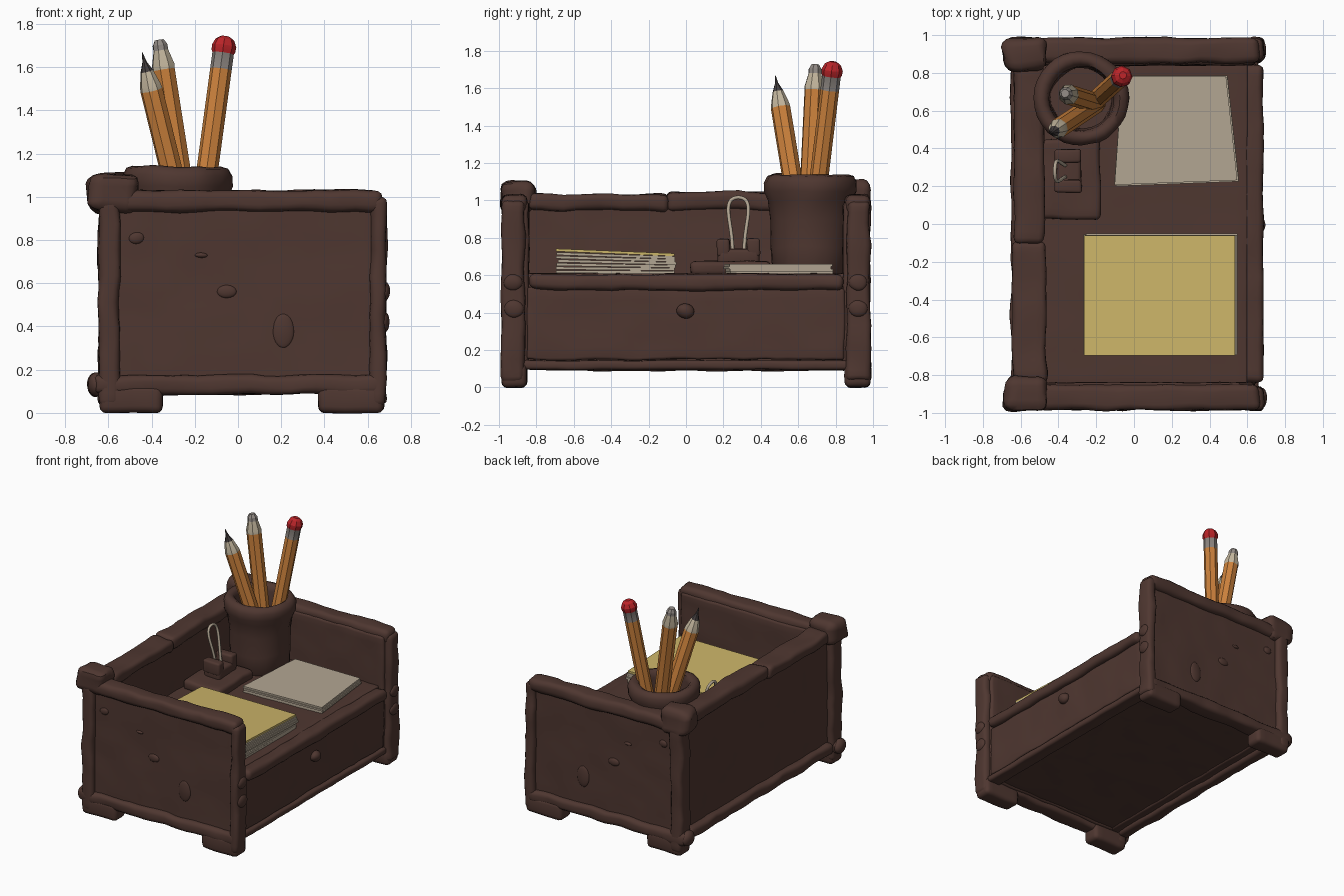
import bpy, bmesh, math, random
from mathutils import Vector, noise

random.seed(4)
if "Cube" in bpy.data.objects:
    bpy.data.objects.remove(bpy.data.objects["Cube"])


def material(name, rgb):
    m = bpy.data.materials.new(name)
    m.use_nodes = True
    m.diffuse_color = (*rgb, 1)
    m.node_tree.nodes["Principled BSDF"].inputs["Base Color"].default_value = (*rgb, 1)
    return m


BROWN = material("dark brown wood", (0.078, 0.038, 0.030))
ORANGE = material("pencil orange", (0.60, 0.22, 0.045))
CREAM = material("bare pencil wood", (0.55, 0.47, 0.34))
GREY = material("metal grey", (0.28, 0.25, 0.23))
RED = material("eraser red", (0.50, 0.018, 0.022))
YELLOW = material("note yellow", (0.60, 0.46, 0.14))
PAPER = material("paper", (0.45, 0.38, 0.29))
LEAD = material("pencil lead", (0.06, 0.05, 0.05))


def finish(name, bm, mats, angle=40):
    bmesh.ops.recalc_face_normals(bm, faces=bm.faces)
    me = bpy.data.meshes.new(name)
    bm.to_mesh(me)
    bm.free()
    ob = bpy.data.objects.new(name, me)
    bpy.context.collection.objects.link(ob)
    for m in mats:
        me.materials.append(m)
    if angle:
        bpy.ops.object.select_all(action='DESELECT')
        ob.select_set(True)
        bpy.context.view_layer.objects.active = ob
        bpy.ops.object.shade_smooth_by_angle(angle=math.radians(angle))
    return ob


def wobble(bm, amount):
    # hand-modelled clay unevenness
    for v in bm.verts:
        v.co += noise.noise_vector(v.co * 6) * amount + noise.noise_vector(v.co * 17) * amount * 0.4


def slab(name, x, y, z, bevel=0.025, rough=0.012):
    # rounded, uneven beam between the given ranges
    bm = bmesh.new()
    bmesh.ops.create_cube(bm, size=1)
    for v in bm.verts:
        v.co = [r[0] if c < 0 else r[1] for r, c in zip((x, y, z), v.co)]
    bmesh.ops.bevel(bm, geom=bm.edges[:], offset=bevel, segments=3, profile=0.5, affect='EDGES')
    for axis, r in enumerate((x, y, z)):
        n = int((r[1] - r[0]) / 0.06)
        for i in range(1, n):
            p, d = Vector(), Vector()
            p[axis] = r[0] + (r[1] - r[0]) * i / n
            d[axis] = 1
            bmesh.ops.bisect_plane(bm, geom=bm.verts[:] + bm.edges[:] + bm.faces[:],
                                   plane_co=p, plane_no=d)
    wobble(bm, rough)
    return finish(name, bm, [BROWN])


def lathe(name, base, top, profile, mats, bands, sides=8, rough=0, angle=25):
    # rings of (radius, distance) along the line from base towards top
    bm = bmesh.new()
    axis = (Vector(top) - Vector(base)).normalized()
    turn = axis.to_track_quat('Z', 'Y')
    rings = []
    for r, t in profile:
        rings.append([bm.verts.new(Vector(base) + turn @ Vector(
            (r * math.cos(a), r * math.sin(a), t)))
            for a in (2 * math.pi * i / sides for i in range(sides))])
    for k, (a, b) in enumerate(zip(rings, rings[1:])):
        for i in range(sides):
            j = (i + 1) % sides
            bm.faces.new((a[i], a[j], b[j], b[i])).material_index = bands[min(k, len(bands) - 1)]
    bm.faces.new(rings[0]).material_index = bands[0]
    bm.faces.new(rings[-1]).material_index = bands[-1]
    if rough:
        wobble(bm, rough)
    return finish(name, bm, mats, angle)


def lump(name, centre, size, rough=0.008):
    bm = bmesh.new()
    bmesh.ops.create_icosphere(bm, subdivisions=3, radius=1)
    for v in bm.verts:
        v.co = Vector(centre) + v.co * Vector(size)
    wobble(bm, rough)
    return finish(name, bm, [BROWN], 60)


def sheet(name, corners, low, high, mat, tilt=0):
    # flat sheet, with the top rising towards -y
    bm = bmesh.new()
    a, b = [[bm.verts.new((x, y, z - tilt * y)) for x, y in corners] for z in (low, high)]
    bm.faces.new(a)
    bm.faces.new(b)
    for i in range(4):
        j = (i + 1) % 4
        bm.faces.new((a[i], a[j], b[j], b[i]))
    return finish(name, bm, [mat], 0)


# Framed end panels, with feet, posts, rails and carved knots
for s, end in ((-1, "front"), (1, "back")):
    def span(a, b):
        return tuple(sorted((s * a, s * b)))
    slab(end + "_panel", (-0.6, 0.64), span(0.84, 0.945), (0.12, 0.99), 0.02, 0.007)
    outer = span(0.86, 0.985)
    slab(end + "_top_rail", (-0.58, 0.665), span(0.85, 0.985), (0.93, 1.03), 0.035)
    slab(end + "_bottom_rail", (-0.67, 0.67), outer, (0.085, 0.175), 0.03)
    slab(end + "_open_post", (0.61, 0.685), outer, (0.03, 1.0), 0.03)
    slab(end + "_wall_post", (-0.645, -0.545), span(0.85, 0.985), (0.03, 1.0), 0.03)
    slab(end + "_foot_wall", (-0.64, -0.35), span(0.85, 0.985), (0.0, 0.13), 0.03, 0.005)
    slab(end + "_foot_open", (0.37, 0.675), span(0.85, 0.985), (0.0, 0.13), 0.03, 0.005)
    slab(end + "_corner_block", (-0.69, -0.465), span(0.81, 0.99), (0.92, 1.11), 0.05, 0.02)
    lump(end + "_corner_knob", (-0.66, s * 0.92, 0.13), (0.035, 0.06, 0.055))
    for i, (x, z, w, h) in enumerate(((-0.47, 0.81, 0.035, 0.028), (-0.05, 0.56, 0.045, 0.03),
                                      (0.21, 0.38, 0.05, 0.08), (-0.17, 0.73, 0.03, 0.012))):
        lump(f"{end}_knot_{i}", (x, s * 0.942, z), (w, 0.015, h), 0.004)
    for z in (0.56, 0.42):
        lump(f"{end}_post_bump_{z}", (0.68, s * 0.92, z), (0.022, 0.05, 0.045))

# Solid wall, with its rails
slab("wall_panel", (-0.6, -0.5), (-0.88, 0.88), (0.12, 1.0), 0.015, 0.007)
slab("wall_top_rail_long", (-0.635, -0.475), (-0.1, 0.84), (0.95, 1.045), 0.03)
slab("wall_top_rail_short", (-0.645, -0.465), (-0.84, -0.09), (0.945, 1.035), 0.03)
slab("wall_bottom_rail", (-0.65, -0.56), (-0.86, 0.86), (0.09, 0.17), 0.025)

# Drawer body, tray floor and lip
slab("drawer_body", (-0.56, 0.6), (-0.86, 0.86), (0.13, 0.61), 0.01, 0.004)
slab("drawer_front", (0.55, 0.645), (-0.85, 0.85), (0.15, 0.53), 0.015, 0.010)
slab("tray_lip", (0.545, 0.685), (-0.835, 0.84), (0.52, 0.605), 0.03, 0.01)
slab("drawer_bottom_rail", (0.55, 0.66), (-0.87, 0.87), (0.095, 0.145), 0.018, 0.005)
lump("drawer_knob", (0.655, 0.0, 0.41), (0.035, 0.048, 0.042))

# Hollow pencil cup
lathe("pencil_cup", (-0.28, 0.665, 0.6), (-0.28, 0.665, 2),
      [(0.19, 0), (0.208, 0.02), (0.212, 0.15), (0.218, 0.3), (0.23, 0.4), (0.25, 0.45),
       (0.252, 0.50), (0.235, 0.532), (0.205, 0.54), (0.178, 0.525), (0.168, 0.49),
       (0.165, 0.3), (0.16, 0.06)], [BROWN], [0], 32, 0.010, 50)

# Pencils, drawn as rings along their own axis
palette = [ORANGE, CREAM, GREY, RED, LEAD]
lathe("sharp_pencil", (-0.20, 0.64, 0.68), (-0.402, 0.505, 1.5),
      [(0.053, 0), (0.053, 0.85), (0.05, 0.87), (0.03, 0.94), (0.010, 0.985), (0.002, 1.03)],
      palette, [0, 1, 1, 4, 4])
lathe("blunt_pencil", (-0.20, 0.64, 0.68), (-0.345, 0.685, 1.6),
      [(0.053, 0), (0.053, 0.92), (0.055, 0.94), (0.036, 1.01), (0.036, 1.035), (0.022, 1.06)],
      palette, [0, 1, 1, 2, 2])
lathe("eraser_pencil", (-0.205, 0.655, 0.66), (-0.064, 0.782, 1.70),
      [(0.05, 0), (0.05, 0.945), (0.05, 1.02), (0.055, 1.03), (0.057, 1.055),
       (0.043, 1.085), (0.02, 1.1)], palette, [0, 2, 3])

# Paper stacks, each sheet slightly shifted
def stack(name, corners, low, high, count, mat, top, tilt):
    step = (high - low) / count
    for i in range(count):
        dx, dy = random.uniform(-0.008, 0.008), random.uniform(-0.008, 0.008)
        sheet(f"{name}_{i}", [(x + dx, y + dy) for x, y in corners], low + i * step,
              low + (i + 0.96) * step, top if i == count - 1 else mat, tilt * (i + 1) / count)


stack("note_pad", [(-0.26, -0.69), (0.54, -0.69), (0.54, -0.055), (-0.26, -0.055)],
      0.608, 0.715, 7, PAPER, YELLOW, 0.04)
stack("paper_pile", [(-0.1, 0.205), (0.55, 0.23), (0.49, 0.78), (-0.06, 0.78)],
      0.608, 0.66, 4, PAPER, PAPER, 0)

# Small box with a binder clip
slab("clip_stand", (-0.49, -0.18), (0.025, 0.45), (0.6, 0.675), 0.025, 0.008)
slab("clip_body", (-0.41, -0.28), (0.17, 0.39), (0.66, 0.74), 0.02, 0.006)
for y in (0.2, 0.36):
    slab(f"clip_jaw_{y}", (-0.42, -0.28), (y - 0.035, y + 0.035), (0.70, 0.795), 0.015, 0.006)


def wire(name, points, radius):
    cu = bpy.data.curves.new(name, 'CURVE')
    cu.dimensions = '3D'
    cu.bevel_depth = radius
    cu.bevel_resolution = 2
    sp = cu.splines.new('NURBS')
    sp.points.add(len(points) - 1)
    for p, co in zip(sp.points, points):
        p.co = (*co, 1)
    sp.use_endpoint_u = True
    cu.materials.append(PAPER)
    bpy.context.collection.objects.link(bpy.data.objects.new(name, cu))


wire("clip_handle", [(-0.36, 0.25, 0.70), (-0.37, 0.25, 0.80), (-0.40, 0.22, 0.93),
                     (-0.42, 0.23, 1.02), (-0.42, 0.33, 1.02), (-0.40, 0.34, 0.93),
                     (-0.37, 0.31, 0.80), (-0.36, 0.31, 0.70)], 0.01)
